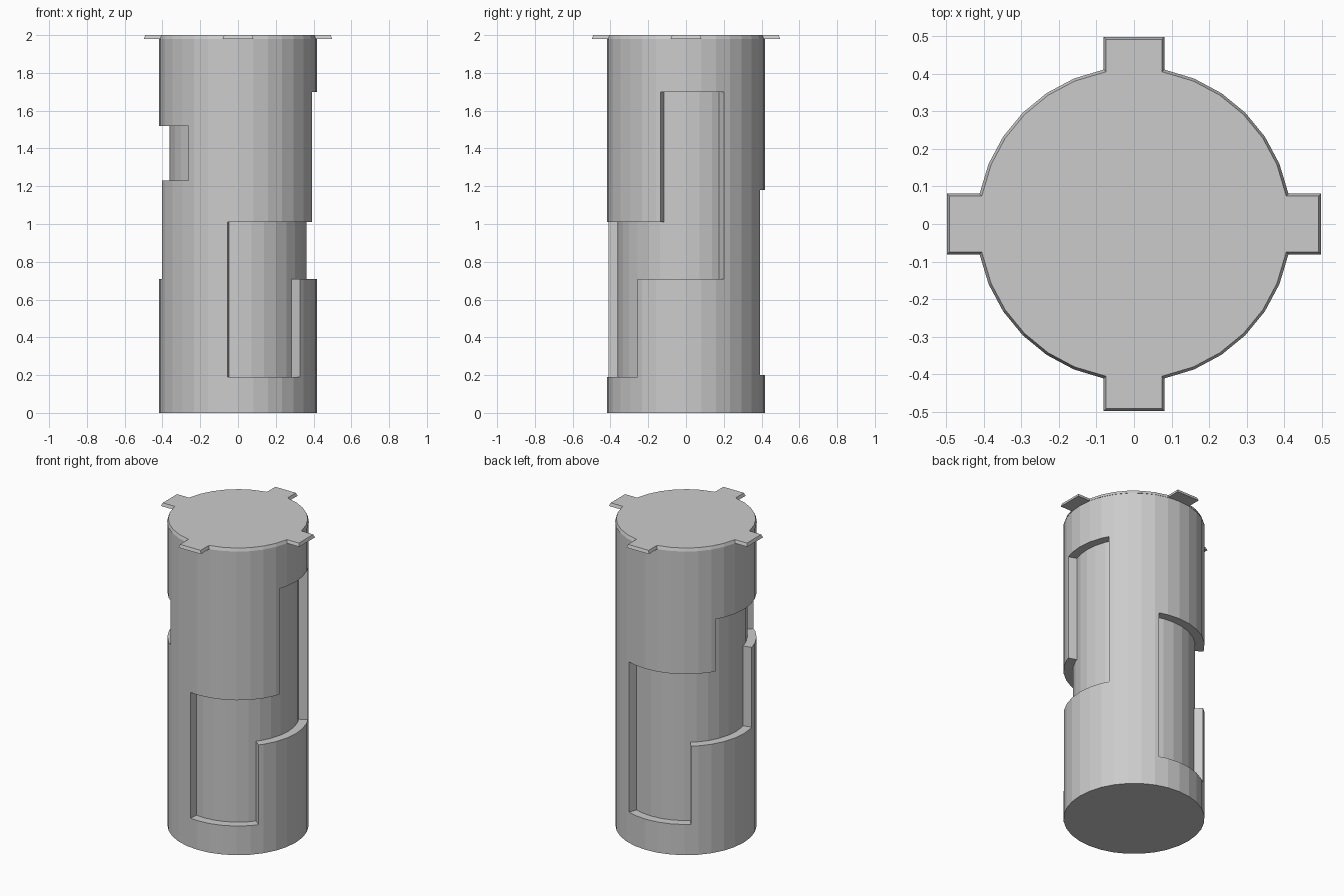
import bpy, bmesh
from math import sin, cos, radians

if "Cube" in bpy.data.objects:
    bpy.data.objects.remove(bpy.data.objects["Cube"])

SIDES = 32
STEP = 360 / SIDES
R_OUT, R_IN = 0.417, 0.362     # barrel surface and groove floor
Z_CAP, Z_TOP = 1.98, 2.0

# Groove areas: start angle, end angle, bottom, top
GROOVES = [
    (262.4, 322, 0.19, 1.01), (322, 341, 0.71, 1.01), (341, 389, 0.71, 1.70),
    (71, 129, 0.20, 1.18), (129, 150, 0.71, 1.18),
    (150, 194, 0.71, 1.52), (194, 231, 1.23, 1.52),
]


def point(r, a, z):
    """Point on the flat-sided barrel at angle a."""
    off = a % STEP - STEP / 2
    r = r * cos(radians(STEP / 2)) / cos(radians(off))
    return (r * cos(radians(a)), r * sin(radians(a)), z)


def finish(bm, name):
    bmesh.ops.remove_doubles(bm, verts=bm.verts, dist=1e-5)
    bmesh.ops.recalc_face_normals(bm, faces=bm.faces)
    mesh = bpy.data.meshes.new(name)
    bm.to_mesh(mesh)
    bm.free()
    obj = bpy.data.objects.new(name, mesh)
    bpy.context.collection.objects.link(obj)
    return obj


# Barrel with two stepped grooves sunk into its wall
angles = sorted({k * STEP for k in range(SIDES)} | {a % 360 for g in GROOVES for a in g[:2]})
levels = sorted({0, Z_CAP} | {z for g in GROOVES for z in g[2:]})
n, m = len(angles), len(levels) - 1
ends = angles[1:] + [360.0]


def radius(i, j):
    a, z = (angles[i] + ends[i]) / 2, (levels[j] + levels[j + 1]) / 2
    cut = any((g[0] < a < g[1] or g[0] < a + 360 < g[1]) and g[2] < z < g[3] for g in GROOVES)
    return R_IN if cut else R_OUT


bm = bmesh.new()


def face(*pts):
    bm.faces.new([bm.verts.new(p) for p in pts])


for i in range(n):
    a, b = angles[i], ends[i]
    for j in range(m):
        z0, z1, r = levels[j], levels[j + 1], radius(i, j)
        face(point(r, a, z0), point(r, b, z0), point(r, b, z1), point(r, a, z1))
        side = radius((i + 1) % n, j)
        if side != r:
            face(point(r, b, z0), point(side, b, z0), point(side, b, z1), point(r, b, z1))
        if j + 1 < m and radius(i, j + 1) != r:
            up = radius(i, j + 1)
            face(point(r, a, z1), point(r, b, z1), point(up, b, z1), point(up, a, z1))
for z in (0, Z_CAP):
    face(*[point(R_OUT, a, z) for a in angles])
finish(bm, "grooved_barrel")


# Chamfered cap with four lugs
def cap_outline(inset, z):
    r, reach = R_OUT + 0.002 - inset, 0.498 - inset
    half = 0.081 - inset
    pts = []
    for q in range(4):
        c, s = cos(radians(90 * q)), sin(radians(90 * q))
        x0 = (r * r - half * half) ** 0.5
        quarter = [(x0, -half), (reach, -half), (reach, half), (x0, half)]
        quarter += [(r * cos(radians(k * STEP)), r * sin(radians(k * STEP))) for k in range(2, 7)]
        pts += [(x * c - y * s, x * s + y * c, z) for x, y in quarter]
    return pts


bm = bmesh.new()
low = [bm.verts.new(p) for p in cap_outline(0, Z_CAP)]
high = [bm.verts.new(p) for p in cap_outline(0.007, Z_TOP)]
bm.faces.new(low[::-1])
bm.faces.new(high)
for i in range(len(low)):
    k = (i + 1) % len(low)
    bm.faces.new((low[i], low[k], high[k], high[i]))
finish(bm, "lugged_cap")
